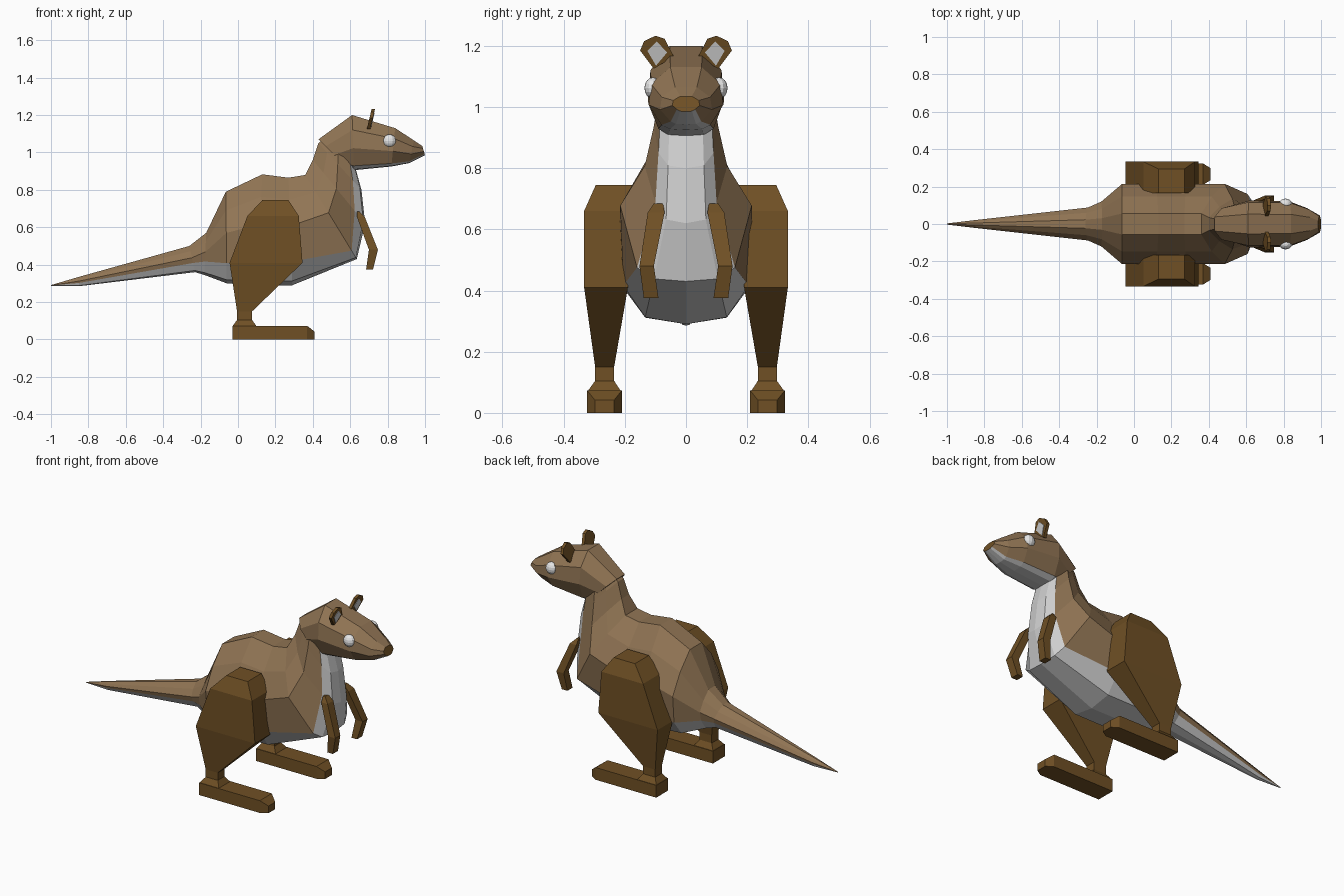
import bpy, bmesh
from mathutils import Vector

if "Cube" in bpy.data.objects:
    bpy.data.objects.remove(bpy.data.objects["Cube"])


def material(name, rgb):
    m = bpy.data.materials.new(name)
    m.diffuse_color = (*rgb, 1)
    m.use_nodes = True
    m.node_tree.nodes["Principled BSDF"].inputs["Base Color"].default_value = m.diffuse_color
    return m


FUR = material("tan fur", (0.28, 0.175, 0.088))
DARK = material("dark brown fur", (0.16, 0.08, 0.018))
PALE = material("pale grey", (0.62, 0.62, 0.62))
WHITE = material("eye white", (0.80, 0.80, 0.80))


def finish(name, bm, mats):
    bmesh.ops.recalc_face_normals(bm, faces=bm.faces[:])
    me = bpy.data.meshes.new(name)
    bm.to_mesh(me)
    bm.free()
    for m in mats:
        me.materials.append(m)
    ob = bpy.data.objects.new(name, me)
    bpy.context.collection.objects.link(ob)
    return ob


def loft(name, rings, mats, pale=(), end_mat=0):
    """Skin a list of rings; the strips listed in pale get material 1."""
    bm = bmesh.new()
    rows = [[bm.verts.new(p) for p in r] for r in rings]
    n = len(rows[0])
    for a, b in zip(rows, rows[1:]):
        for j in range(n):
            k = (j + 1) % n
            f = bm.faces.new((a[j], a[k], b[k], b[j]))
            f.material_index = 1 if j in pale else 0
    bm.faces.new(rows[0])
    bm.faces.new(rows[-1]).material_index = end_mat
    return finish(name, bm, mats)


def section(tx, tz, bx, bz, w, dw, d, c, top, shoulder):
    """Symmetric cross-section from a top point to a bottom point.
    w: half width at fraction c, dw: half width at the colour border d."""
    half = [(0, top * w), (c * 0.45, shoulder * w), (c, w), (d, dw),
            (d + (1 - d) * 0.82, dw * 0.65)]
    pts = half + [(1, 0)] + [(s, -y) for s, y in reversed(half)]
    return [Vector((tx + (bx - tx) * s, y, tz + (bz - tz) * s)) for s, y in pts]


# Body: tail, torso and neck   (top x, z, bottom x, z, width, border width, border)
body = [(-1.0, .291, -1.0, .287, .003, .002, .65),
        (-.85, .335, -.85, .285, .021, .018, .65),
        (-.26, .50, -.23, .36, .088, .08, .65),
        (-.17, .57, -.18, .345, .12, .11, .68),
        (-.065, .79, -.06, .30, .215, .20, .78),
        (.13, .883, .10, .29, .215, .205, .80),
        (.27, .865, .29, .29, .215, .205, .78),
        (.36, .88, .635, .43, .215, .16, .90),
        (.40, .96, .68, .62, .135, .10, .80),
        (.43, 1.05, .66, .80, .105, .09, .80),
        (.46, 1.08, .63, .91, .095, .085, .82)]
loft("body", [section(*r, .45, .26, .68) for r in body], [FUR, PALE], pale=(3, 4, 5, 6))

# Head, ending in a dark nose
head = [(.43, 1.07, .57, .93, .09, .07, .90),
        (.61, 1.20, .62, .905, .125, .09, .92),
        (.84, 1.13, .82, .925, .122, .08, .92),
        (.94, 1.065, .915, .943, .085, .05, .92),
        (.985, 1.035, 1.0, .985, .045, .03, .85)]
loft("head", [section(*r, .6, .42, .93) for r in head], [FUR, PALE, DARK],
     pale=(3, 4, 5, 6), end_mat=2)


def rect_z(s, z, x0, x1, y0, y1):
    return [(x0, s * y0, z), (x1, s * y0, z), (x1, s * y1, z), (x0, s * y1, z)]


def rect_x(s, x, y0, y1, z0, z1):
    return [(x, s * y0, z0), (x, s * y1, z0), (x, s * y1, z1), (x, s * y0, z1)]


def plate(name, outline, s, x0, thick, mat):
    """Thin slanted plate from a y, z outline."""
    def ring(dx):
        return [(x0 + (z - 1.13) * 0.24 + dx, s * y, z) for y, z in outline]
    return loft(name, [ring(0), ring(thick)], [mat])


LEG = [(.745, .13, .27, .165, .295), (.66, .05, .325, .165, .333),
       (.41, -.045, .345, .19, .333), (.15, -.005, .075, .235, .297),
       (.105, -.005, .075, .235, .297), (.07, -.03, .10, .212, .322)]
FOOT = [(-.03, .21, .323, 0, .073), (.37, .21, .323, 0, .073),
        (.41, .235, .298, 0, .042)]
ARM = [(.685, .635, .648, .075, .105), (.655, .636, .678, .07, .125),
       (.48, .700, .748, .105, .152), (.375, .685, .722, .09, .138)]
EAR = [(.105, 1.125), (.15, 1.185), (.137, 1.215), (.10, 1.233), (.07, 1.223), (.04, 1.165)]
EAR_INNER = [(.098, 1.135), (.126, 1.183), (.095, 1.214), (.062, 1.178)]

for side, s in (("left", 1), ("right", -1)):
    # Limbs
    loft(side + "_leg", [rect_z(s, *r) for r in LEG], [DARK])
    loft(side + "_foot", [rect_x(s, *r) for r in FOOT], [DARK])
    loft(side + "_arm", [rect_z(s, *r) for r in ARM], [DARK])
    # Ears with pale inner plates
    plate(side + "_ear", EAR, s, .69, .018, DARK)
    plate(side + "_inner_ear", EAR_INNER, s, .705, .006, PALE)
    # Eyes
    bm = bmesh.new()
    bmesh.ops.create_uvsphere(bm, u_segments=12, v_segments=8, radius=.035)
    for v in bm.verts:
        v.co = (v.co.x + .81, v.co.y * .8 + s * .108, v.co.z + 1.062)
    finish(side + "_eye", bm, [WHITE])
